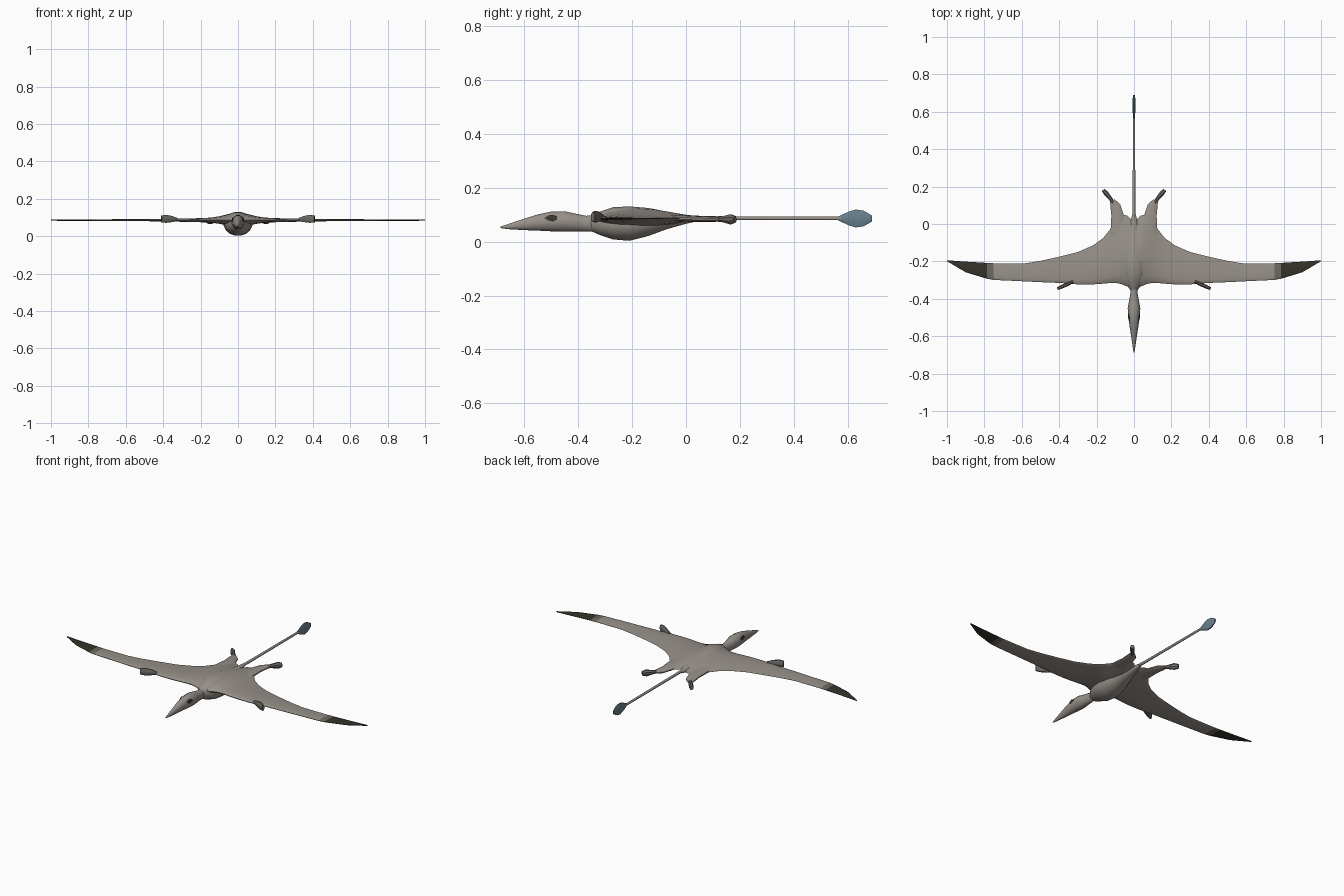
import bpy, bmesh, math
from mathutils import Vector

cube = bpy.data.objects.get("Cube")
if cube:
    bpy.data.objects.remove(cube, do_unlink=True)


def material(name, rgb):
    m = bpy.data.materials.new(name)
    m.use_nodes = True
    m.diffuse_color = (*rgb, 1)
    m.node_tree.nodes["Principled BSDF"].inputs["Base Color"].default_value = (*rgb, 1)
    return m


skin = material("warm grey skin", (0.31, 0.28, 0.25))
claw = material("dark grey claw", (0.15, 0.14, 0.13))
band = material("wing band brown", (0.15, 0.14, 0.115))
tip = material("wing tip black", (0.035, 0.033, 0.022))
blue = material("tail vane blue", (0.14, 0.22, 0.27))
eye = material("eye dark", (0.045, 0.042, 0.04))


def skin_rings(name, rings, mats, angle=50):
    """Closed surface through a list of equal rings of points."""
    bm = bmesh.new()
    loops = [[bm.verts.new(p) for p in ring] for ring in rings]
    n = len(loops[0])
    for a, b in zip(loops, loops[1:]):
        for i in range(n):
            j = (i + 1) % n
            bm.faces.new((a[i], a[j], b[j], b[i]))
    bm.faces.new(loops[0])
    bm.faces.new(loops[-1])
    bmesh.ops.recalc_face_normals(bm, faces=bm.faces)
    me = bpy.data.meshes.new(name)
    bm.to_mesh(me)
    bm.free()
    for m in mats:
        me.materials.append(m)
    ob = bpy.data.objects.new(name, me)
    bpy.context.collection.objects.link(ob)
    bpy.ops.object.select_all(action='DESELECT')
    ob.select_set(True)
    bpy.context.view_layer.objects.active = ob
    bpy.ops.object.shade_smooth_by_angle(angle=math.radians(angle))
    return ob


def loft(name, sections, mat, sides=12, side=1, angle=50):
    """Elliptical tube; each section is x, y, z, half width, half height."""
    start, end = Vector(sections[0][:2]), Vector(sections[-1][:2])
    d = (end - start).normalized()
    rings = []
    for x, y, z, w, h in sections:
        ring = []
        for k in range(sides):
            a = math.tau * (k + 0.5) / sides
            c, s = w * math.cos(a), h * math.sin(a)
            ring.append((side * (x + d.y * c), y - d.x * c, z + s))
        rings.append(ring)
    return skin_rings(name, rings, [mat], angle)


# Wing membrane: x, leading edge y, trailing edge y, half thickness
half_span = [(0, -.335, .01, .018), (.035, -.335, .045, .018), (.065, -.322, .05, .017),
             (.095, -.315, .03, .016), (.125, -.315, -.025, .015), (.165, -.319, -.075, .013),
             (.22, -.323, -.115, .011), (.3, -.323, -.15, .009), (.4, -.315, -.175, .007),
             (.5, -.311, -.197, .005), (.58, -.307, -.21, .005), (.75, -.299, -.21, .004),
             (.785, -.293, -.208, .004), (.9, -.258, -.201, .003), (1, -.199, -.194, .002)]
span = [(-x, l, t, h) for x, l, t, h in half_span[:0:-1]] + half_span
count = 9
rings = []
for x, lead, trail, h in span:
    ring = []
    for k in range(2 * count):
        a = math.pi * k / count
        v = (1 - math.cos(a)) / 2
        thick = h * 2.2 * math.sqrt(v) * (1 - v) + 0.0012
        # Fairing swells the root into the back and belly
        swell = math.exp(-(x / .085) ** 2) * math.sin(math.pi * v ** .8)
        up = k <= count
        z = .086 + (thick + .025 * swell if up else -thick - .02 * swell)
        ring.append((x, lead + (trail - lead) * v, z))
    rings.append(ring)
wings = skin_rings("wings", rings, [skin, band, tip], 60)
for p in wings.data.polygons:
    r = abs(p.center.x)
    p.material_index = 2 if r > .78 else 1 if r > .75 else 0

# Body, with head and beak drawn out in front
loft("body", [(0, -.355, .068, .018, .028), (0, -.32, .068, .045, .044),
              (0, -.27, .068, .07, .061), (0, -.21, .067, .078, .065),
              (0, -.14, .073, .066, .053), (0, -.07, .079, .045, .033),
              (0, 0, .083, .022, .017), (0, .05, .086, .01, .009)], skin, 16)
loft("head", [(0, -.688, .053, .002, .003), (0, -.66, .056, .007, .010),
              (0, -.6, .064, .016, .022), (0, -.55, .071, .024, .031),
              (0, -.5, .075, .031, .038), (0, -.45, .075, .035, .039),
              (0, -.41, .071, .027, .034), (0, -.37, .067, .02, .03),
              (0, -.32, .068, .022, .032)], skin, 12)

# Tail rod and upright vane
loft("tail", [(0, -.02, .09, .009, .009), (0, .1, .087, .008, .008),
              (0, .59, .086, .006, .007)], skin, 8)
loft("tail_vane", [(0, .563, .086, .005, .007), (0, .605, .086, .008, .028),
                   (0, .63, .086, .009, .036), (0, .66, .086, .009, .031),
                   (0, .69, .086, .005, .012)], blue, 8, angle=30)

for side, label in ((1, "left"), (-1, "right")):
    # Flat thigh flowing out of the membrane, then the foot
    loft(label + "_leg", [(.078, -.07, .088, .05, .012), (.084, .0, .086, .043, .012),
                          (.089, .05, .084, .034, .011), (.1, .1, .083, .028, .010),
                          (.115, .128, .083, .014, .008)], skin, 10, side)
    loft(label + "_foot", [(.1, .098, .083, .009, .008), (.125, .135, .083, .011, .011),
                           (.15, .165, .083, .014, .02), (.165, .182, .083, .01, .013)],
         claw, 8, side, 35)
    # Clawed hand at the leading edge
    loft(label + "_hand", [(.325, -.308, .09, .008, .009), (.355, -.322, .092, .01, .018),
                           (.385, -.335, .093, .011, .023), (.41, -.346, .092, .008, .019)],
         claw, 8, side, 35)
    # Eye lens set into the side of the head
    loft(label + "_eye", [(.023, -.524, .085, .002, .004), (.0255, -.512, .086, .004, .012),
                          (.0285, -.495, .087, .0045, .014), (.031, -.478, .087, .002, .005)],
         eye, 8, side)
